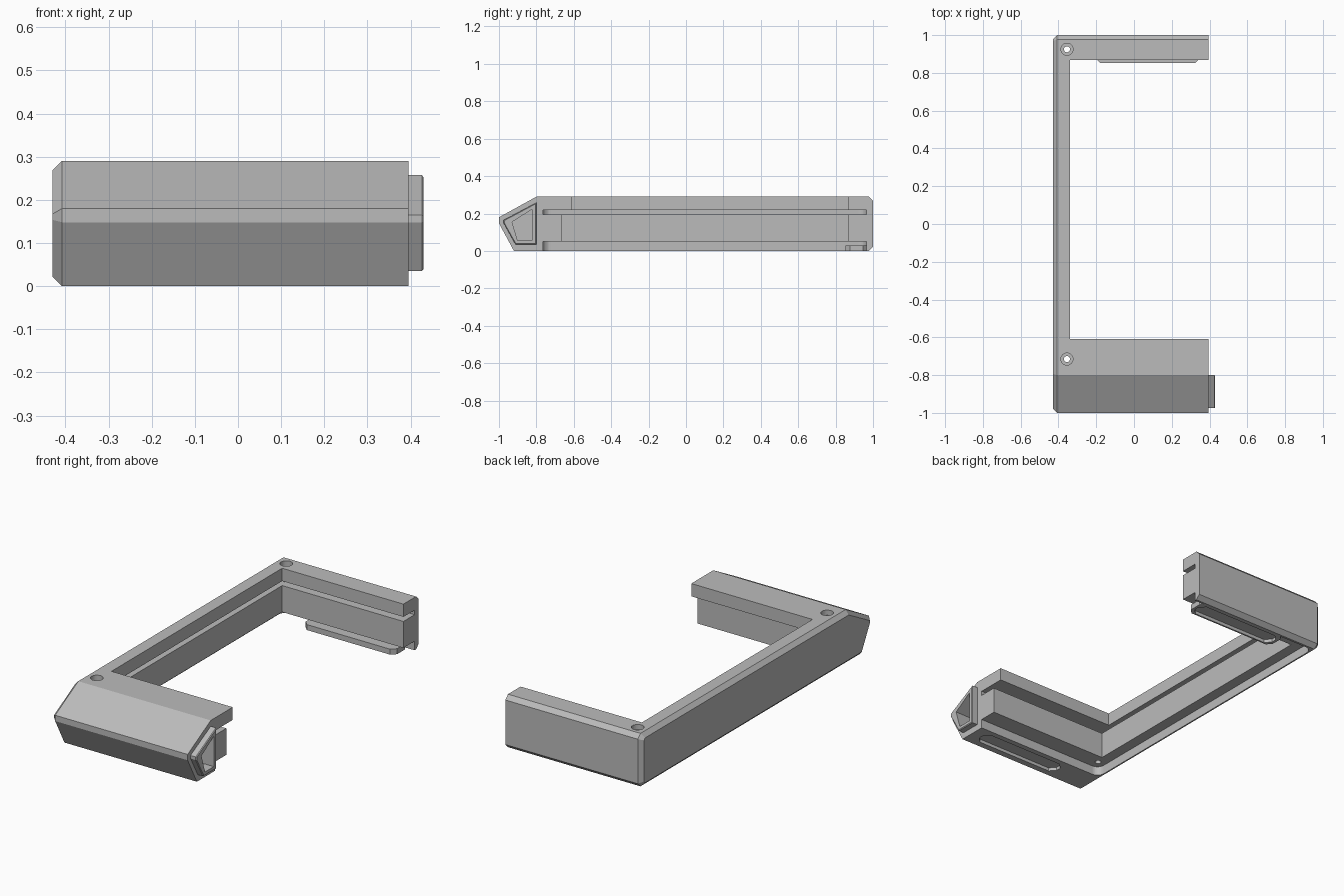
import bpy, bmesh, math
from mathutils import Vector

if "Cube" in bpy.data.objects:
    bpy.data.objects.remove(bpy.data.objects["Cube"], do_unlink=True)

grey = bpy.data.materials.new("Matte grey")
grey.use_nodes = True
GREY = (0.5, 0.5, 0.5, 1)
grey.diffuse_color = GREY
grey.node_tree.nodes["Principled BSDF"].inputs["Base Color"].default_value = GREY


def prism(name, outline, axis, low, high, bevel_low=0, bevel_high=0):
    """Extrude a 2D outline along x (outline is y,z) or z (outline is x,y)."""
    bm = bmesh.new()
    place = (lambda a, b, d: (d, a, b)) if axis == "x" else (lambda a, b, d: (a, b, d))
    base = [bm.verts.new(place(a, b, low)) for a, b in outline]
    top = [bm.verts.new(place(a, b, high)) for a, b in outline]
    n = len(outline)
    cap_low, cap_high = bm.faces.new(base[::-1]), bm.faces.new(top)
    for i in range(n):
        j = (i + 1) % n
        bm.faces.new((base[i], base[j], top[j], top[i]))
    bmesh.ops.recalc_face_normals(bm, faces=bm.faces)
    for cap, width in ((cap_low, bevel_low), (cap_high, bevel_high)):
        if width:
            bmesh.ops.bevel(bm, geom=list(cap.edges), offset=width, segments=1,
                            affect='EDGES', clamp_overlap=False)
    mesh = bpy.data.meshes.new(name)
    bm.to_mesh(mesh)
    bm.free()
    mesh.materials.append(grey)
    obj = bpy.data.objects.new(name, mesh)
    bpy.context.collection.objects.link(obj)
    return obj


def cut(cutter, *targets):
    """Subtract a cutter from each target, then discard it."""
    cutter.hide_render = True
    for target in targets:
        mod = target.modifiers.new("cut", 'BOOLEAN')
        mod.operation, mod.solver, mod.object = 'DIFFERENCE', 'EXACT', cutter
        bpy.context.view_layer.objects.active = target
        bpy.ops.object.modifier_apply(modifier=mod.name)
    bpy.data.objects.remove(cutter, do_unlink=True)


def rect(x0, x1, y0, y1):
    return [(x0, y0), (x1, y0), (x1, y1), (x0, y1)]


def circle(cx, cy, r, n=32):
    return [(cx + r * math.cos(math.tau * i / n), cy + r * math.sin(math.tau * i / n))
            for i in range(n)]


def clipped(x0, x1, y0, y1, c):
    """Long rectangle with cut corners."""
    return [(x0 + c, y0), (x1 - c, y0), (x1, y0 + c), (x1, y1 - c),
            (x1 - c, y1), (x0 + c, y1), (x0, y1 - c), (x0, y0 + c)]


def groove_plan(x0, x1, y0, y1, r, n=8):
    """Panel outline with its two left corners rounded."""
    pts = [(x1, y0), (x1, y1)]
    for cy, start in ((y1 - r, math.pi / 2), (y0 + r, math.pi)):
        for i in range(n + 1):
            a = start + math.pi / 2 * i / n
            pts.append((x0 + r + r * math.cos(a), cy + r * math.sin(a)))
    return pts


# Frame: side profile swept across, with a chamfered left end
profile = [(-0.92, 0), (0.977, 0), (1, 0.023), (1, 0.267), (0.977, 0.29),
           (-0.80, 0.29), (-1, 0.18), (-1, 0.148)]
frame = prism("frame", profile, "x", -0.43, 0.395, bevel_low=0.022)

# Open middle, set back further under the front bar's lip
cut(prism("opening", rect(-0.34, 1, -0.61, 0.868), "z", -0.1, 0.5), frame)
cut(prism("lower_opening", rect(-0.34, 1, -0.665, 0.8), "z", -0.1, 0.21), frame)

# Panel slot and bottom rebate
groove = groove_plan(-0.40, 1, -0.765, 0.965, 0.042)
cut(prism("slot", groove, "z", 0.195, 0.22), frame)
cut(prism("rebate", groove, "z", -0.1, 0.05), frame)

# Counterbored screw holes
for y in (-0.715, 0.925):
    cut(prism("screw_head", circle(-0.355, y, 0.032), "z", 0.262, 0.4), frame)
    cut(prism("screw_hole", circle(-0.355, y, 0.016), "z", -0.1, 0.4), frame)

# Rear foot, joined to the outer lip
foot = prism("rear_foot", clipped(-0.205, 0.35, 0.853, 0.972, 0.025), "z", 0, 0.03)

# Pad recesses under both bars
for target, y in ((frame, -0.84), (foot, 0.907)):
    pad = clipped(-0.19, 0.335, y - 0.045, y + 0.045, 0.03)
    cut(prism("pad_recess", pad, "z", -0.1, 0.018), target)

# Hollow connector on the right end of the front bar
plug = prism("connector", [(-0.975, 0.165), (-0.975, 0.148), (-0.912, 0.035),
                           (-0.80, 0.035), (-0.80, 0.258)],
             "x", 0.36, 0.43, bevel_high=0.004)
cut(prism("connector_hollow", [(-0.93, 0.155), (-0.90, 0.055),
                               (-0.823, 0.055), (-0.823, 0.222)],
          "x", 0.25, 0.6), frame, plug)
